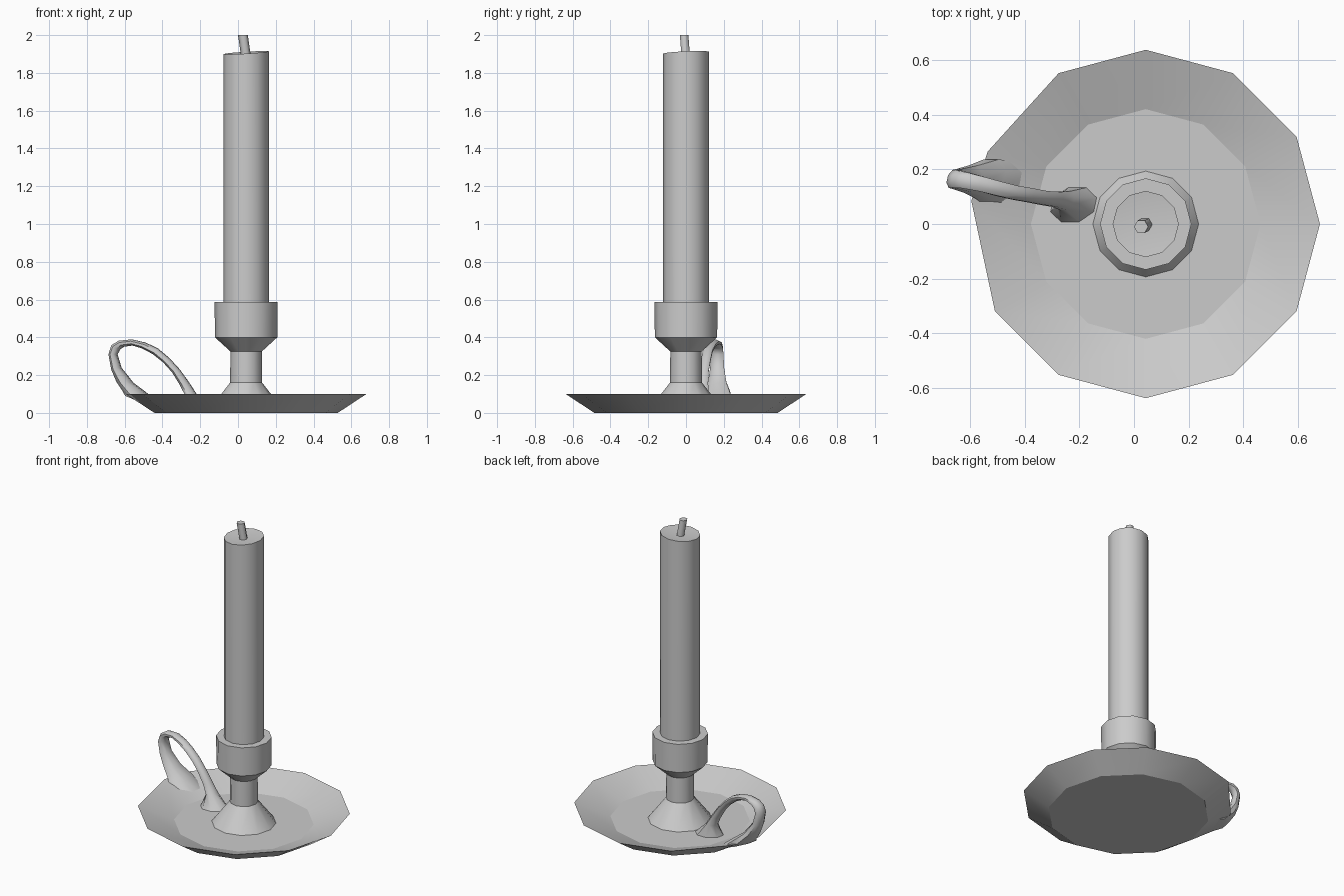
import bpy, bmesh, math
from mathutils import Vector

if "Cube" in bpy.data.objects:
    bpy.data.objects.remove(bpy.data.objects["Cube"])

CX = 0.043   # axis of the candlestick
N = 12       # sides


def finish(name, bm, angle):
    bmesh.ops.recalc_face_normals(bm, faces=bm.faces)
    me = bpy.data.meshes.new(name)
    bm.to_mesh(me)
    bm.free()
    ob = bpy.data.objects.new(name, me)
    bpy.context.collection.objects.link(ob)
    bpy.ops.object.select_all(action='DESELECT')
    ob.select_set(True)
    bpy.context.view_layer.objects.active = ob
    bpy.ops.object.shade_smooth_by_angle(angle=math.radians(angle))
    return ob


def loft(bm, rings, caps=(True, True)):
    vs = [[bm.verts.new(p) for p in r] for r in rings]
    n = len(vs[0])
    for a, b in zip(vs, vs[1:]):
        for i in range(n):
            j = (i + 1) % n
            bm.faces.new((a[i], a[j], b[j], b[i]))
    if caps[0]:
        bm.faces.new(vs[0])
    if caps[1]:
        bm.faces.new(vs[-1])
    return vs


def circle(r, z, n=N, x=CX, y=0.0):
    return [Vector((x + r * math.cos(2 * math.pi * i / n),
                    y + r * math.sin(2 * math.pi * i / n), z)) for i in range(n)]


# shallow dish, rim pulled sideways where the handle starts
bm = bmesh.new()
rings = loft(bm, [circle(0.485, 0), circle(0.637, 0.1), circle(0.42, 0.02)])
rings[1][5].co = (-0.535, 0.265, 0.1)
rings[1][6].co = (-0.595, 0.085, 0.1)
finish("dish", bm, 17)

# stem and socket
bm = bmesh.new()
profile = [(0.195, 0.018), (0.085, 0.16), (0.083, 0.325), (0.165, 0.4), (0.167, 0.587)]
loft(bm, [circle(r, z) for r, z in profile])
finish("socket", bm, 35)

# candle with a slightly uneven melted top
bm = bmesh.new()
top = circle(0.121, 1.907)
for i, v in enumerate(top):
    v.z += 0.009 * math.cos(2 * math.pi * i / N - 0.6)
vs = loft(bm, [circle(0.121, 0.5), top], (True, False))
c = bm.verts.new((CX, 0, 1.893))
for i in range(N):
    bm.faces.new((vs[1][i], vs[1][(i + 1) % N], c))
finish("candle", bm, 35)

# leaning wick
bm = bmesh.new()
loft(bm, [circle(0.026, 1.87, 6, 0.045, 0.0), circle(0.026, 2.0, 6, 0.026, -0.01)])
finish("wick", bm, 65)

# handle: outer x,z / inner x,z / centre y / half width
sections = [
    (-0.590, 0.090, -0.375, 0.015, 0.150, 0.085),
    (-0.605, 0.115, -0.474, 0.095, 0.165, 0.072),
    (-0.640, 0.165, -0.558, 0.160, 0.165, 0.050),
    (-0.668, 0.230, -0.620, 0.240, 0.165, 0.038),
    (-0.683, 0.310, -0.640, 0.310, 0.165, 0.034),
    (-0.668, 0.358, -0.626, 0.336, 0.164, 0.032),
    (-0.630, 0.382, -0.606, 0.350, 0.160, 0.030),
    (-0.563, 0.389, -0.558, 0.357, 0.147, 0.028),
    (-0.490, 0.372, -0.508, 0.342, 0.130, 0.027),
    (-0.426, 0.341, -0.450, 0.312, 0.115, 0.026),
    (-0.365, 0.290, -0.395, 0.268, 0.105, 0.026),
    (-0.310, 0.230, -0.347, 0.215, 0.095, 0.026),
    (-0.260, 0.160, -0.307, 0.150, 0.090, 0.028),
    (-0.222, 0.100, -0.278, 0.095, 0.085, 0.036),
    (-0.140, 0.018, -0.300, 0.018, 0.070, 0.065),
]
side = Vector((0.21, 0.977, 0))
k = 1 / math.cos(math.pi / 8)
rings = []
for ox, oz, ix, iz, y, w in sections:
    o, i = Vector((ox, y, oz)), Vector((ix, y, iz))
    rings.append([(o + i) / 2 + (o - i) / 2 * k * math.cos(a) + side * w * k * math.sin(a)
                  for a in [math.pi / 8 + j * math.pi / 4 for j in range(8)]])
bm = bmesh.new()
loft(bm, rings)
finish("handle", bm, 50)
